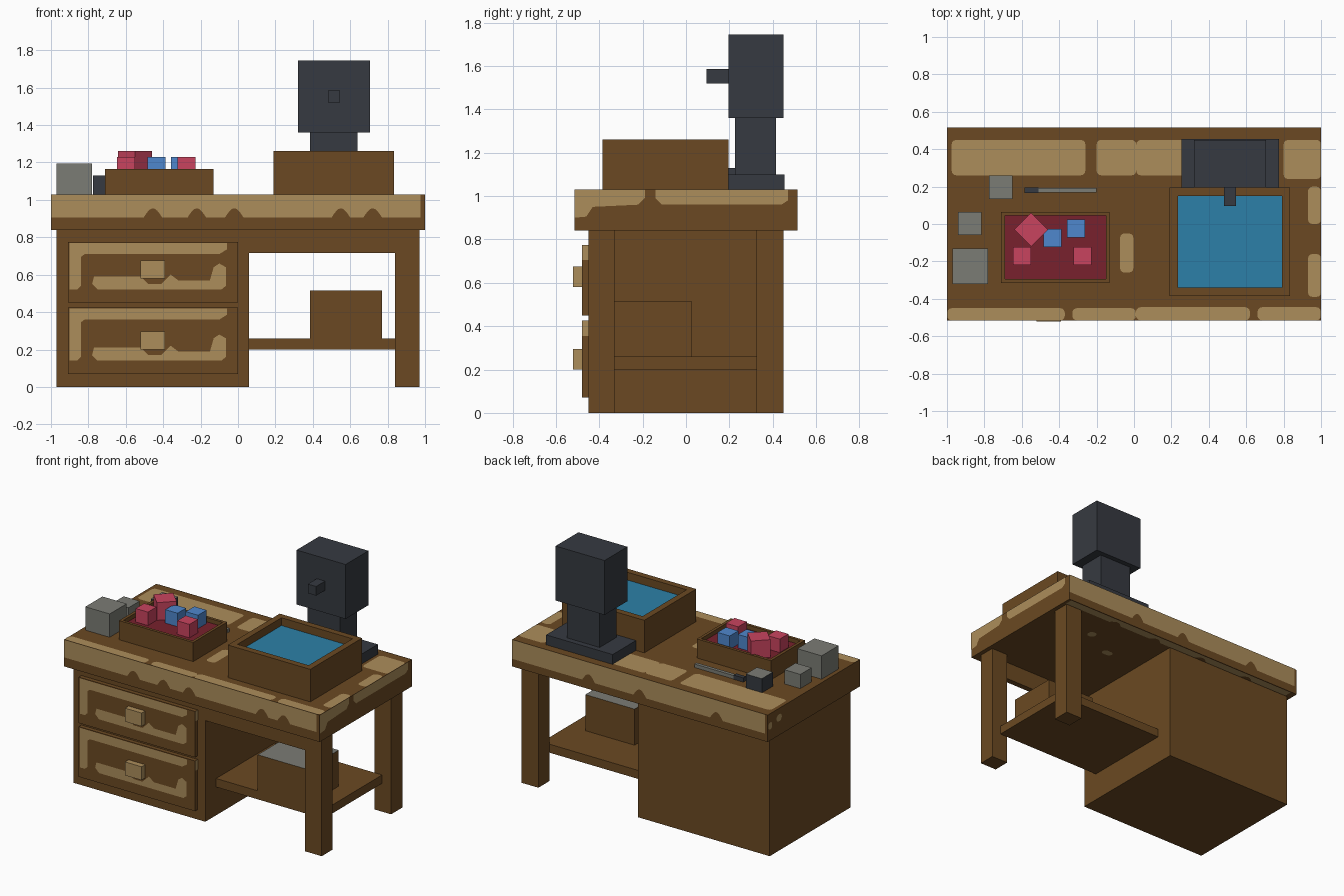
import bpy, bmesh, math
from mathutils import Vector

if "Cube" in bpy.data.objects:
    bpy.data.objects.remove(bpy.data.objects["Cube"])


def material(name, hexcode):
    m = bpy.data.materials.new(name)
    rgb = [int(hexcode[i:i + 2], 16) / 255 for i in (0, 2, 4)]
    m.diffuse_color = [c / 12.92 if c < 0.04 else ((c + 0.055) / 1.055) ** 2.4 for c in rgb] + [1]
    m.use_nodes = True
    m.node_tree.nodes["Principled BSDF"].inputs["Base Color"].default_value = m.diffuse_color
    return m


WOOD = material("brown wood", "6B4922")
TAN = material("tan worn wood", "AC8D5B")
GREY = material("grey stone", "7B7C75")
DARK = material("dark metal", "363A41")
RED = material("red", "C9445F")
MAROON = material("dark red", "78212D")
BLUE = material("blue", "4F87CD")
WATER = material("water blue", "2C80A8")


def finish(name, bm, mats):
    me = bpy.data.meshes.new(name)
    bm.to_mesh(me)
    bm.free()
    for m in mats:
        me.materials.append(m)
    ob = bpy.data.objects.new(name, me)
    bpy.context.collection.objects.link(ob)
    return ob


def box(name, x, y, z, mat, top=None, rim=0, depth=0):
    """Box from (min, max) ranges; optional second top colour or recessed top."""
    bm = bmesh.new()
    bmesh.ops.create_cube(bm, size=1)
    for v in bm.verts:
        v.co = [r[0] if c < 0 else r[1] for r, c in zip((x, y, z), v.co)]
    bm.normal_update()
    face = max(bm.faces, key=lambda f: f.normal.z)
    if rim:
        bmesh.ops.inset_region(bm, faces=[face], thickness=rim)
        bm.normal_update()
        bmesh.ops.inset_individual(bm, faces=[face], thickness=0, depth=-depth)
    if top:
        face.material_index = 1
    return finish(name, bm, [mat, top] if top else [mat])


# Painted plates: each side maps (u, v) to a point just outside a surface
AXES = {"top": (0, 1, Vector((0, 0, 1))), "bottom": (0, 1, Vector((0, 0, -1))),
        "front": (0, 2, Vector((0, -1, 0))), "back": (0, 2, Vector((0, 1, 0))),
        "right": (1, 2, Vector((1, 0, 0))), "left": (1, 2, Vector((-1, 0, 0)))}


def plate(name, side, level, outlines, mat=TAN):
    a, b, n = AXES[side]
    bm = bmesh.new()
    for pts in outlines:
        vs = []
        for u, v in pts:
            p = n * (level + 0.002)
            p[a], p[b] = u, v
            vs.append(bm.verts.new(p))
        f = bm.faces.new(vs)
        f.normal_update()
        if f.normal.dot(n) < 0:
            f.normal_flip()
    return finish(name, bm, [mat])


def rr(u0, u1, v0, v1, r=0.025):
    """Rounded rectangle outline."""
    pts = []
    for i, (cu, cv) in enumerate(((u1 - r, v1 - r), (u0 + r, v1 - r), (u0 + r, v0 + r), (u1 - r, v0 + r))):
        for k in range(4):
            t = math.pi / 2 * (i + k / 3)
            pts.append((cu + r * math.cos(t), cv + r * math.sin(t)))
    return pts


def scallop(u0, u1, top, low, humps, height=0.05, half=0.05):
    """Strip whose lower edge is broken by rounded humps."""
    pts = [(u0, top), (u0, low)]
    for h in humps:
        for k in range(9):
            t = k / 8 * 2 - 1
            pts.append((h + half * t, low + height * math.cos(t * math.pi / 2)))
    return pts + [(u1, low), (u1, top)]


# Desk body
box("table_top", (-1, 1), (-0.515, 0.515), (0.84, 1.03), WOOD)
box("cabinet", (-0.97, 0.06), (-0.45, 0.45), (0, 0.84), WOOD)
box("front_leg", (0.84, 0.97), (-0.45, -0.33), (0, 0.84), WOOD)
box("back_leg", (0.84, 0.97), (0.325, 0.45), (0, 0.84), WOOD)
box("front_apron", (0.06, 0.84), (-0.45, -0.41), (0.715, 0.84), WOOD)
box("shelf", (0.06, 0.9), (-0.33, 0.325), (0.2, 0.26), WOOD)
box("shelf_box", (0.385, 0.77), (-0.33, 0.025), (0.26, 0.515), WOOD, GREY)

# Drawers with worn trim and handles
for name, z in (("lower", 0.07), ("upper", 0.45)):
    h = 0.355 if name == "lower" else 0.325
    t = z + h
    box(name + "_drawer", (-0.91, 0), (-0.48, -0.45), (z, t), WOOD)
    hz = z + 0.13
    box(name + "_handle", (-0.52, -0.39), (-0.52, -0.48), (hz, hz + 0.095), TAN)
    plate(name + "_drawer_wear", "front", 0.48, [
        [(-0.9, t - 0.005), (-0.9, z + 0.07), (-0.86, z + 0.07), (-0.84, z + 0.09),
         (-0.84, t - 0.08), (-0.82, t - 0.065), (-0.1, t - 0.065), (-0.06, t - 0.04), (-0.06, t - 0.005)],
        [(-0.75, z + 0.07), (-0.78, z + 0.1), (-0.77, z + 0.14), (-0.52, z + 0.14), (-0.48, z + 0.1),
         (-0.41, z + 0.1), (-0.36, z + 0.15), (-0.32, z + 0.12), (-0.15, z + 0.12), (-0.13, z + 0.19),
         (-0.1, z + 0.21), (-0.065, z + 0.19), (-0.065, z + 0.09), (-0.09, z + 0.07)]])
    plate(name + "_drawer_side_wear", "right", 0, [[(-0.48, t - 0.07), (-0.45, t - 0.07), (-0.45, t), (-0.48, t)]])

# Worn paint on the table top
plate("top_wear", "top", 1.03, [
    rr(-0.975, -0.26, 0.26, 0.45), rr(-0.2, 0.012, 0.26, 0.45), rr(0.012, 0.3, 0.26, 0.45),
    rr(0.8, 1, 0.24, 0.45), rr(0.93, 1, 0.0, 0.2), rr(0.93, 1, -0.39, -0.16),
    rr(-0.075, -0.003, -0.26, -0.05), rr(-1, -0.37, -0.515, -0.45), rr(-0.33, 0.01, -0.515, -0.45),
    rr(0.01, 0.62, -0.515, -0.445), rr(0.66, 1, -0.515, -0.445)])
plate("front_edge_wear", "front", 0.515,
      [scallop(-1, 0.975, 1.03, 0.905, (-0.455, -0.22, -0.02, 0.55, 0.72))])
plate("back_edge_wear", "back", 0.515, [scallop(-0.98, 1, 1.03, 0.895, (-0.6, 0.0, 0.4))])
plate("right_edge_wear", "right", 1, [
    [(-0.515, 1.03), (-0.515, 0.9), (-0.46, 0.905), (-0.43, 0.95), (-0.22, 0.96), (-0.19, 0.99), (-0.19, 1.03)],
    [(-0.14, 1.03), (-0.14, 0.99), (-0.11, 0.96), (0.44, 0.96), (0.47, 0.98), (0.47, 1.03)]])
plate("left_edge_wear", "left", 1, [rr(0.36, 0.42, 0.94, 0.99), rr(0.47, 0.51, 0.92, 0.97, 0.018)])
plate("underside_wear", "bottom", -0.84, [
    scallop(-0.95, 0.98, 0.51, 0.455, (-0.6, -0.2, 0.2, 0.55), 0.03),
    rr(0.3, 0.38, 0.1, 0.15), rr(0.55, 0.61, 0.22, 0.28)])

# Water tray and tray of cubes
box("water_tray", (0.19, 0.835), (-0.385, 0.195), (1.03, 1.26), WOOD, WATER, 0.063, 0.055)
box("cube_tray", (-0.71, -0.13), (-0.315, 0.065), (1.03, 1.165), WOOD, MAROON, 0.029, 0.03)
for i, (x, y, m) in enumerate(((-0.6, -0.17, RED), (-0.275, -0.17, RED),
                               (-0.435, -0.075, BLUE), (-0.31, -0.025, BLUE))):
    box("small_cube_%d" % (i + 1), (x - 0.048, x + 0.048), (y - 0.048, y + 0.048), (1.135, 1.23), m)
turned = box("turned_cube", (-0.064, 0.064), (-0.064, 0.064), (1.135, 1.26), RED)
turned.location = (-0.55, -0.03, 0)
turned.rotation_euler.z = math.pi / 4

# Loose blocks and chisel
box("large_block", (-0.97, -0.78), (-0.32, -0.13), (1.03, 1.195), GREY)
box("small_block", (-0.94, -0.815), (-0.06, 0.065), (1.03, 1.13), GREY)
box("capped_block", (-0.775, -0.65), (0.135, 0.26), (1.03, 1.13), DARK, GREY)
box("chisel_handle", (-0.585, -0.51), (0.165, 0.195), (1.03, 1.06), DARK)
box("chisel_blade", (-0.51, -0.2), (0.168, 0.192), (1.03, 1.055), GREY)

# Metal stand with head
box("stand_base", (0.255, 0.775), (0.19, 0.455), (1.03, 1.1), DARK)
box("stand_neck", (0.385, 0.64), (0.225, 0.415), (1.1, 1.36), DARK)
box("stand_head", (0.322, 0.705), (0.195, 0.45), (1.36, 1.745), DARK)
box("stand_knob", (0.48, 0.545), (0.095, 0.195), (1.52, 1.585), DARK)
